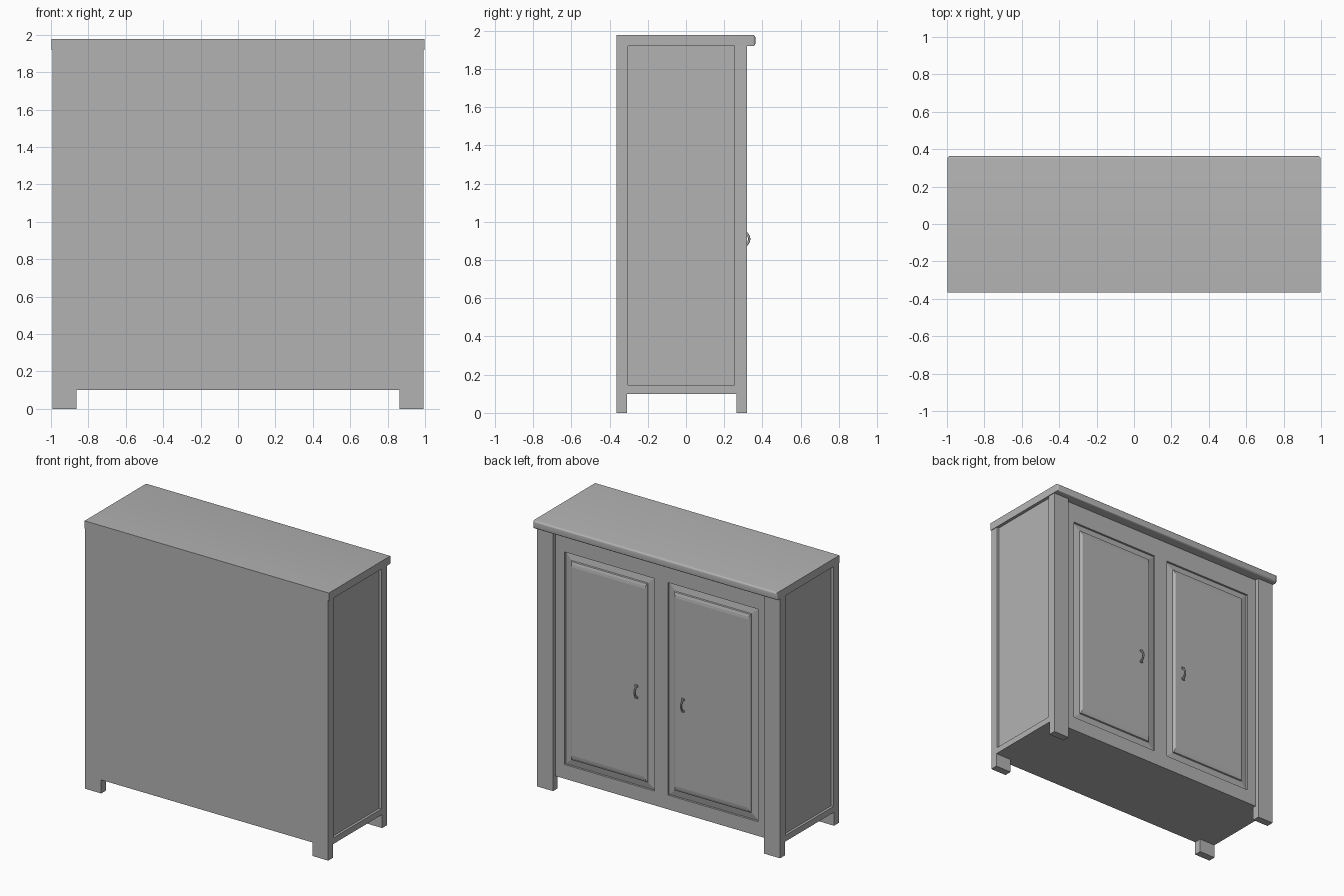
import bpy, bmesh, math
from mathutils import Vector

cube = bpy.data.objects.get("Cube")
if cube:
    bpy.data.objects.remove(cube, do_unlink=True)

GREY = (0.45, 0.45, 0.45, 1)
mat = bpy.data.materials.new("plain grey")
mat.use_nodes = True
mat.diffuse_color = GREY
mat.node_tree.nodes["Principled BSDF"].inputs["Base Color"].default_value = GREY


def finish(bm, name):
    bmesh.ops.recalc_face_normals(bm, faces=bm.faces)
    mesh = bpy.data.meshes.new(name)
    bm.to_mesh(mesh)
    bm.free()
    mesh.materials.append(mat)
    obj = bpy.data.objects.new(name, mesh)
    bpy.context.collection.objects.link(obj)
    return obj


def box_mesh(x, y, z):
    bm = bmesh.new()
    bmesh.ops.create_cube(bm, size=1)
    for v in bm.verts:
        v.co = Vector([lo + (c + 0.5) * (hi - lo) for c, (lo, hi) in zip(v.co, (x, y, z))])
    return bm


def box(name, x, y, z):
    return finish(box_mesh(x, y, z), name)


def mirrored(side, x):
    return tuple(sorted((side * x[0], side * x[1])))


def smooth(obj):
    bpy.ops.object.select_all(action="DESELECT")
    obj.select_set(True)
    bpy.context.view_layer.objects.active = obj
    bpy.ops.object.shade_smooth_by_angle(angle=math.radians(40))


BACK, FRONT = -0.365, 0.32      # plain side and post faces
FLOOR, TOP = 0.10, 1.92         # carcass underside and top
W = 0.993
FACE, RECESS = 0.29, 0.275      # door frame plane and recess behind it
DOOR_X, DOOR_Z = (0.055, 0.79), (0.205, 1.775)

# Carcass and flat plain panel
box("carcass", (-0.975, 0.975), (BACK + 0.01, RECESS), (FLOOR, TOP))
box("plain_panel", (-W, W), (BACK, BACK + 0.02), (FLOOR, 1.96))

# Worktop with rounded edge on the door side and the ends
bm = box_mesh((-0.998, 0.998), (BACK, 0.363), (TOP, 1.978))
edges = [e for e in bm.edges if max(v.co.y for v in e.verts) > 0
         or abs(e.verts[0].co.y - e.verts[1].co.y) > 0.1]
edges = [e for e in edges if not (abs(e.verts[0].co.y - e.verts[1].co.y) > 0.1)]
bmesh.ops.bevel(bm, geom=edges, offset=0.014, segments=4, profile=0.5, affect="EDGES")
smooth(finish(bm, "worktop"))


def raised_panel(name, side):
    """Door panel built as nested rings rising towards the centre."""
    bm = bmesh.new()
    rings = []
    steps = ((0, 0, RECESS), (0.055, 0.05, 0.285), (0.058, 0.053, 0.295),
             (0.064, 0.07, 0.301), (0.072, 0.09, 0.304))
    for dx, dz, y in steps:
        x0, x1 = DOOR_X[0] + dx, DOOR_X[1] - dx
        z0, z1 = DOOR_Z[0] + dz, DOOR_Z[1] - dz
        rings.append([bm.verts.new((side * x, y, z))
                      for x, z in ((x0, z0), (x1, z0), (x1, z1), (x0, z1))])
    for a, b in zip(rings, rings[1:]):
        for i in range(4):
            j = (i + 1) % 4
            bm.faces.new((a[i], a[j], b[j], b[i]))
    bm.faces.new(rings[0])
    bm.faces.new(rings[-1])
    return finish(bm, name)


def bow_handle(name, x, z):
    """Curved pull swept along an arc, with a small foot at each end."""
    curve = bpy.data.curves.new(name, "CURVE")
    curve.dimensions = "3D"
    curve.bevel_depth = 0.006
    curve.bevel_resolution = 2
    curve.use_fill_caps = True
    n = 12
    spline = curve.splines.new("POLY")
    spline.points.add(n)
    for i, p in enumerate(spline.points):
        t = i / n
        p.co = (x, 0.304 + 0.027 * math.sin(math.pi * t), z + 0.09 * (t - 0.5), 1)
    curve.materials.append(mat)
    obj = bpy.data.objects.new(name, curve)
    bpy.context.collection.objects.link(obj)
    for end, dz in (("upper", 0.043), ("lower", -0.043)):
        box(f"{name}_{end}_foot", (x - 0.011, x + 0.011), (0.30, 0.312),
            (z + dz - 0.008, z + dz + 0.008))


for side, word in ((1, "left"), (-1, "right")):
    # Corner posts, running down into the feet
    box(f"{word}_door_post", mirrored(side, (0.863, W)), (0.265, FRONT), (0, TOP))
    box(f"{word}_rear_foot", mirrored(side, (0.863, W)), (BACK, -0.31), (0, FLOOR))
    # Side frame around the recessed side panel
    box(f"{word}_side_rear_stile", mirrored(side, (0.95, W)), (BACK, -0.303), (FLOOR, TOP))
    box(f"{word}_side_front_stile", mirrored(side, (0.95, W)), (0.255, FRONT - 0.01), (FLOOR, TOP))
    box(f"{word}_side_bottom_rail", mirrored(side, (0.95, W)), (BACK, 0.27), (FLOOR, 0.145))
    # Door, its outer stile and its pull
    box(f"{word}_outer_stile", mirrored(side, (DOOR_X[1], 0.87)), (0.26, FACE), (FLOOR, TOP))
    raised_panel(f"{word}_door_panel", side)
    bow_handle(f"{word}_handle", side * 0.19, 0.91)

# Face frame between the doors, above and below
box("centre_stile", (-DOOR_X[0], DOOR_X[0]), (0.26, FACE), DOOR_Z)
box("upper_rail", (-DOOR_X[1], DOOR_X[1]), (0.26, FACE), (DOOR_Z[1], TOP))
box("lower_rail", (-DOOR_X[1], DOOR_X[1]), (0.26, FACE), (FLOOR, DOOR_Z[0]))
